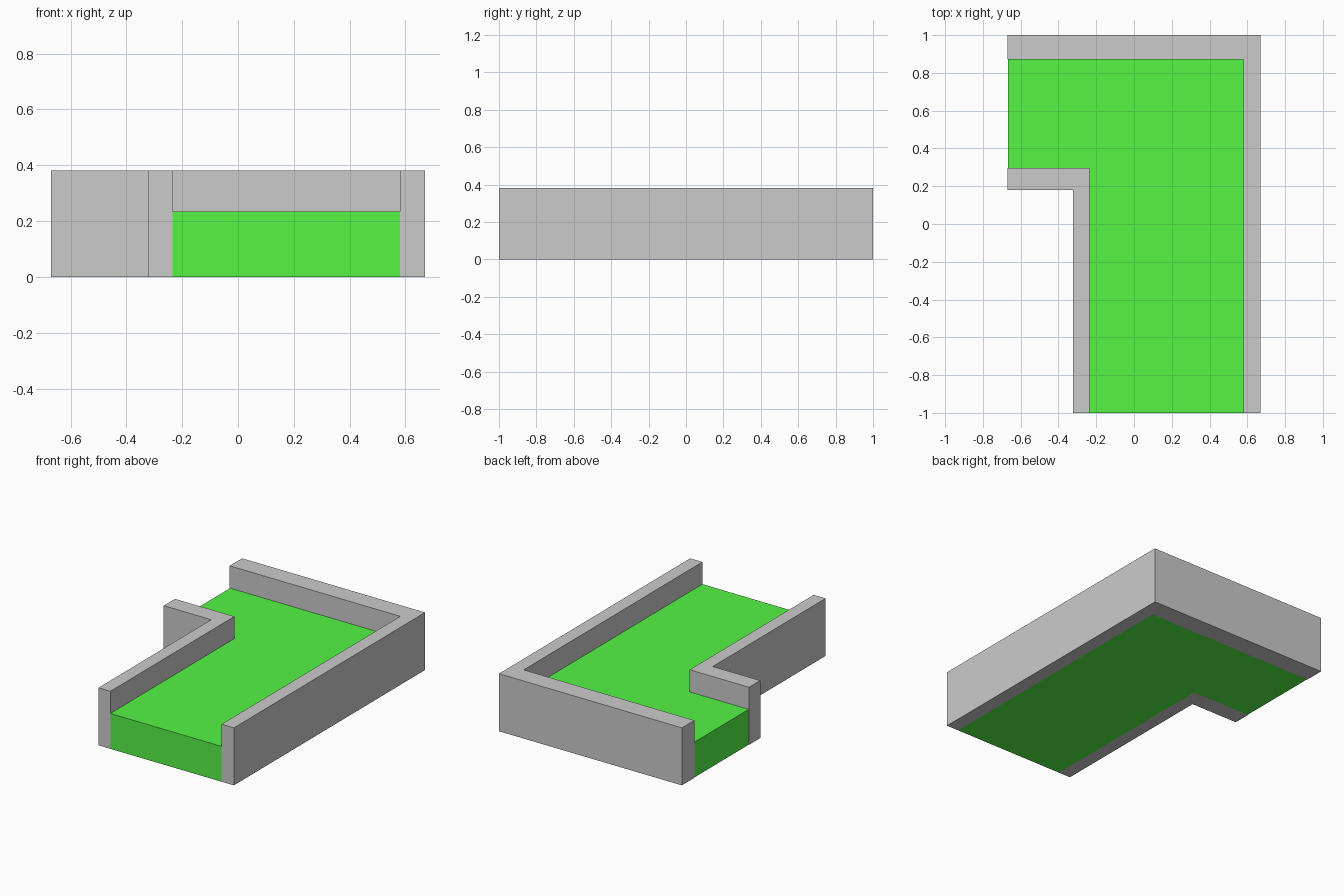
import bpy
import bmesh

if "Cube" in bpy.data.objects:
    bpy.data.objects.remove(bpy.data.objects["Cube"])


def extrude_outline(name, outline, height, material=None):
    """Raise a flat plan outline from the ground to the given height."""
    bm = bmesh.new()
    base = bm.faces.new([bm.verts.new((x, y, 0)) for x, y in outline])
    top = bmesh.ops.extrude_face_region(bm, geom=[base], use_keep_orig=True)
    verts = [v for v in top["geom"] if isinstance(v, bmesh.types.BMVert)]
    bmesh.ops.translate(bm, verts=verts, vec=(0, 0, height))
    bmesh.ops.recalc_face_normals(bm, faces=bm.faces)
    mesh = bpy.data.meshes.new(name)
    bm.to_mesh(mesh)
    bm.free()
    if material:
        mesh.materials.append(material)
    obj = bpy.data.objects.new(name, mesh)
    bpy.context.collection.objects.link(obj)
    return obj


def corner_wall(name, left, front, outer, inner):
    """Wall with one run along x and one along y, meeting at a corner."""
    (ox, oy), (ix, iy) = outer, inner
    return extrude_outline(name, [(left, oy), (ox, oy), (ox, front),
                                  (ix, front), (ix, iy), (left, iy)], WALL_H)


WALL_H, FLOOR_H = 0.381, 0.234
LEFT, FRONT = -0.67, -1.0

green = bpy.data.materials.new("green")
green.diffuse_color = (0.09, 0.91, 0.06, 1)
green.use_nodes = True
green.node_tree.nodes["Principled BSDF"].inputs["Base Color"].default_value = green.diffuse_color

# Walls on both sides of the bend
corner_wall("outer_wall", LEFT, FRONT, (0.67, 1.0), (0.58, 0.87))
corner_wall("inner_wall", LEFT, FRONT, (-0.235, 0.297), (-0.322, 0.18))

# Raised green floor filling the bend between the walls
extrude_outline("floor", [(-0.667, 0.87), (0.58, 0.87), (0.58, FRONT),
                          (-0.235, FRONT), (-0.235, 0.297), (-0.667, 0.297)],
                FLOOR_H, green)
